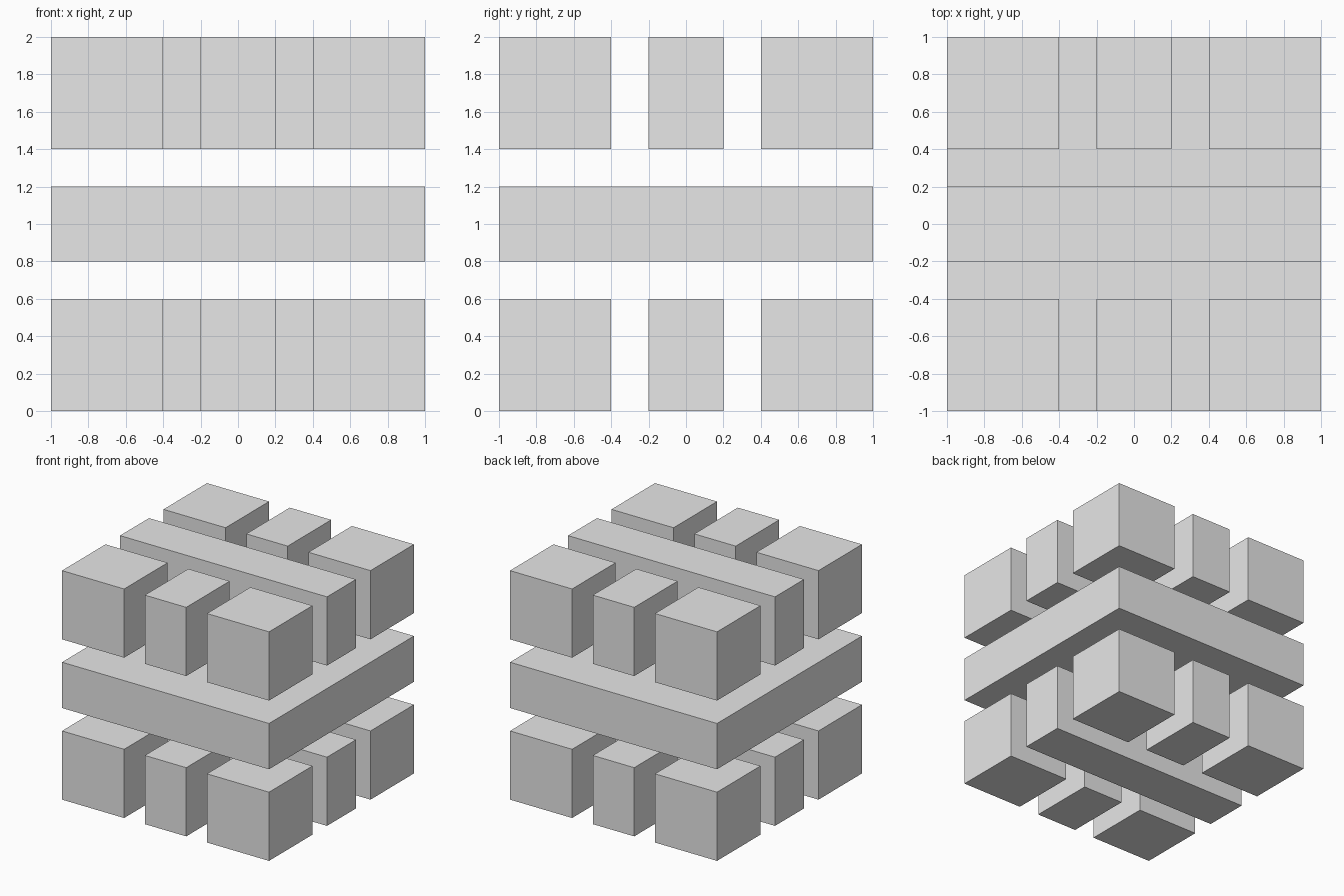
import bpy
import bmesh
from mathutils import Matrix, Vector

old = bpy.data.objects.get("Cube")
if old:
    bpy.data.objects.remove(old, do_unlink=True)

# Single plain grey
grey = bpy.data.materials.new("light_grey")
grey.use_nodes = True
colour = (0.8, 0.8, 0.8, 1.0)
grey.diffuse_color = colour
grey.node_tree.nodes["Principled BSDF"].inputs["Base Color"].default_value = colour


def box(name, xs, ys, zs):
    """Box spanning the given (low, high) range on each axis."""
    spans = (xs, ys, zs)
    centre = Vector([(a + b) / 2 for a, b in spans])
    size = Vector([b - a for a, b in spans])
    bm = bmesh.new()
    bmesh.ops.create_cube(bm, size=1, matrix=Matrix.Diagonal(size).to_4x4())
    mesh = bpy.data.meshes.new(name)
    bm.to_mesh(mesh)
    bm.free()
    mesh.materials.append(grey)
    obj = bpy.data.objects.new(name, mesh)
    obj.location = centre
    bpy.context.collection.objects.link(obj)


FULL = (-1, 1)
MIDDLE = (-0.2, 0.2)
columns = {"right": (-1, -0.4), "centre": MIDDLE, "left": (0.4, 1)}
rows = {"front": (-1, -0.4), "back": (0.4, 1)}
layers = {"lower": (0, 0.6), "upper": (1.4, 2)}

# Full slab across the middle
box("middle_slab", FULL, FULL, (0.8, 1.2))

# Each outer layer: one long bar flanked by two rows of three blocks
for layer, zs in layers.items():
    box(f"{layer}_bar", FULL, MIDDLE, zs)
    for row, ys in rows.items():
        for column, xs in columns.items():
            box(f"{layer}_{row}_{column}_block", xs, ys, zs)
